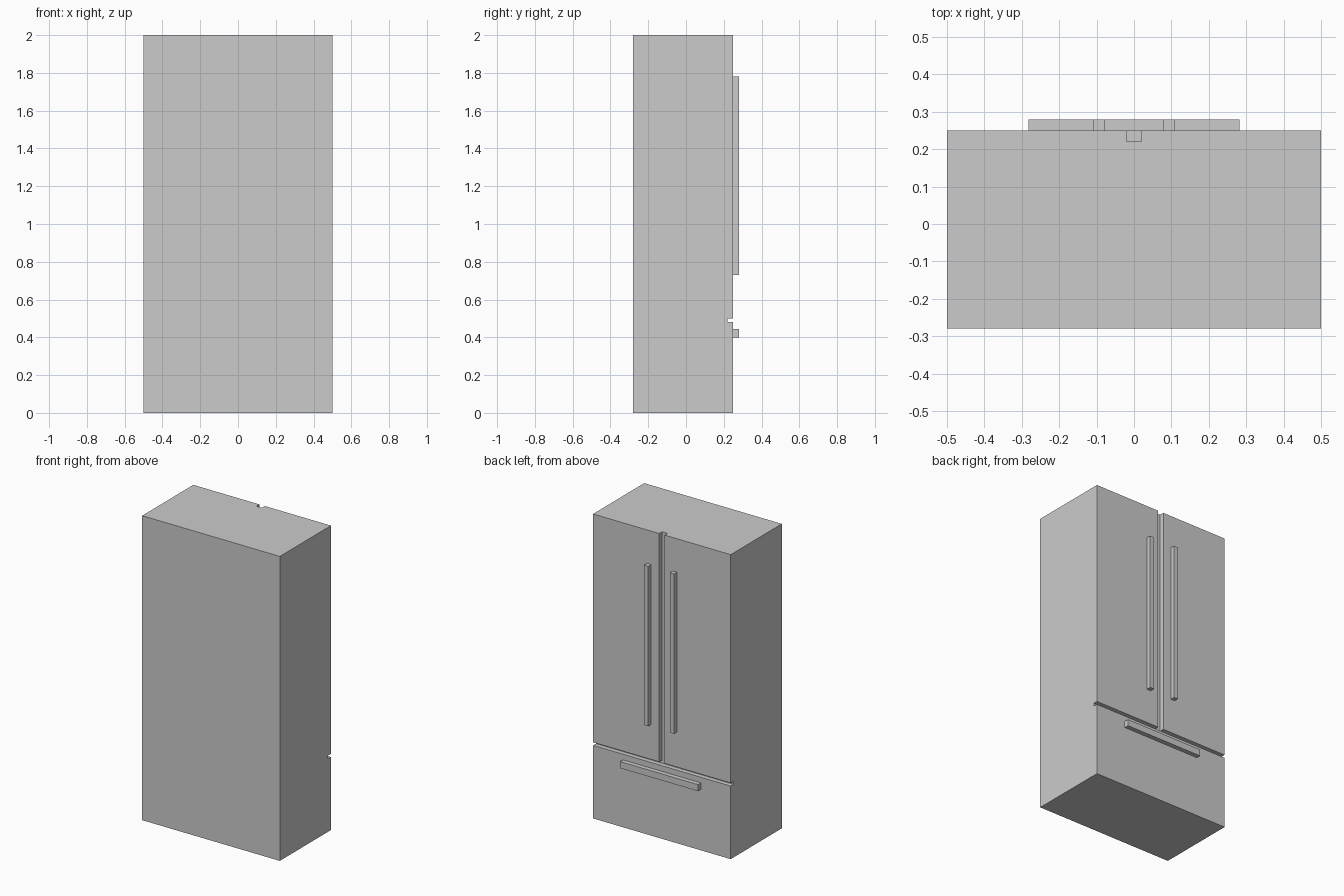
import bpy

if "Cube" in bpy.data.objects:
    bpy.data.objects.remove(bpy.data.objects["Cube"])


def box(name, lo, hi):
    """Axis-aligned box between two corners."""
    bpy.ops.mesh.primitive_cube_add(size=1)
    ob = bpy.context.object
    ob.name = ob.data.name = name
    for v in ob.data.vertices:
        v.co = [(a + b) / 2 + c * (b - a) for a, b, c in zip(lo, hi, v.co)]
    return ob


def cut(target, cutter):
    """Subtract the cutter from the target and discard it."""
    mod = target.modifiers.new(cutter.name, 'BOOLEAN')
    mod.operation = 'DIFFERENCE'
    mod.solver = 'EXACT'
    mod.object = cutter
    bpy.context.view_layer.objects.active = target
    bpy.ops.object.modifier_apply(modifier=mod.name)
    bpy.data.objects.remove(cutter)


FACE_Y, GAP_Y, GRIP_Y = 0.25, 0.22, 0.28

# Cabinet, with gaps separating the two doors and the freezer drawer
body = box("fridge_body", (-0.5, -0.28, 0), (0.5, FACE_Y, 2))
cut(body, box("drawer_gap", (-0.6, GAP_Y, 0.48), (0.6, 0.3, 0.50)))
cut(body, box("door_gap", (-0.02, GAP_Y, 0.49), (0.02, 0.3, 2.1)))

# Vertical door handles, one each side of the centre gap
for side, x in (("left", -0.0935), ("right", 0.0935)):
    box(side + "_door_handle", (x - 0.015, FACE_Y, 0.73), (x + 0.015, GRIP_Y, 1.78))

# Horizontal drawer handle
box("drawer_handle", (-0.2825, FACE_Y, 0.40), (0.2825, GRIP_Y, 0.443))
